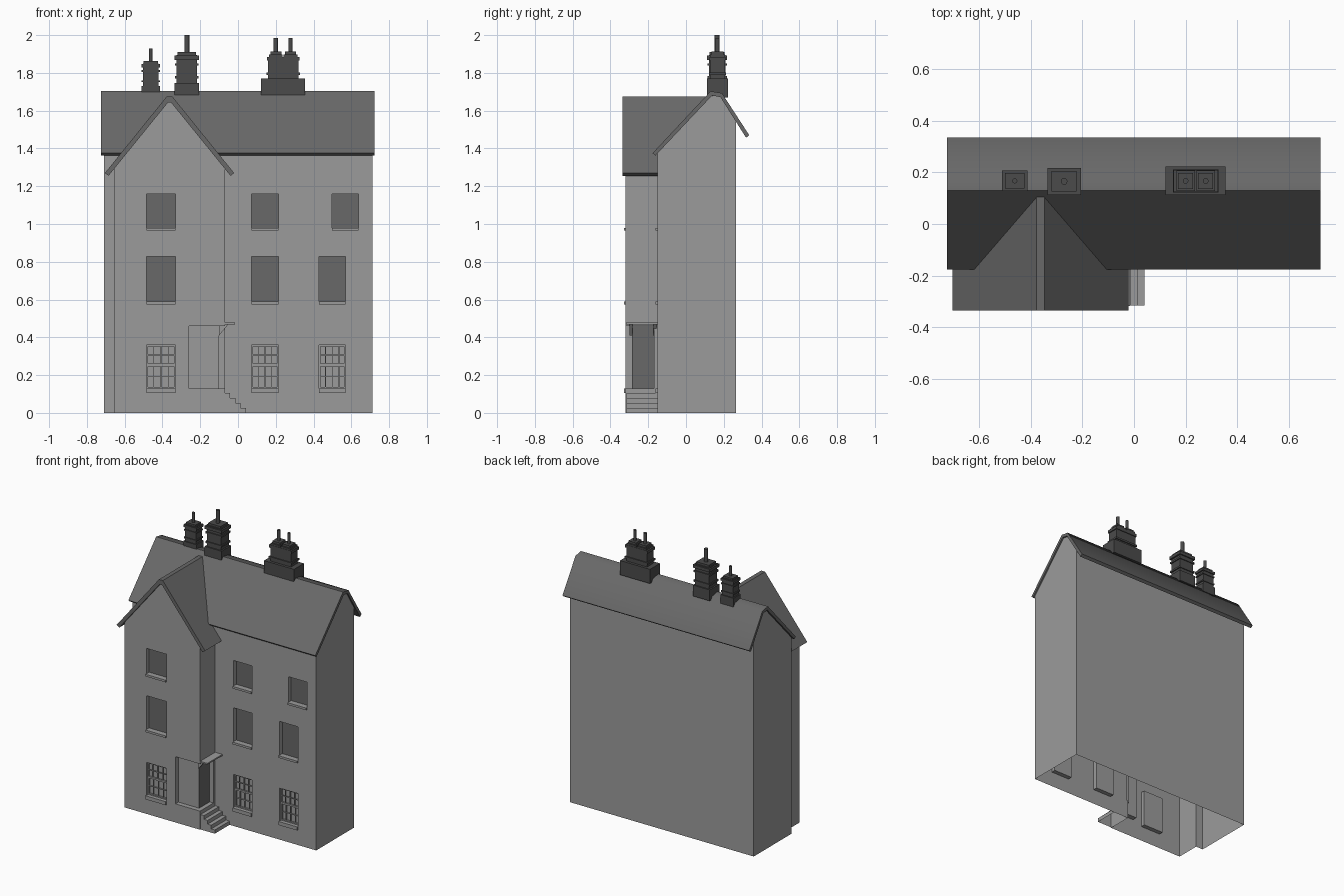
import bpy, bmesh
from mathutils import Vector

if "Cube" in bpy.data.objects:
    bpy.data.objects.remove(bpy.data.objects["Cube"])


def grey(name, v):
    m = bpy.data.materials.new(name)
    m.diffuse_color = (v, v, v, 1)
    m.use_nodes = True
    m.node_tree.nodes["Principled BSDF"].inputs["Base Color"].default_value = m.diffuse_color
    return m


STONE, PANEL = grey("stone", 0.33), grey("dark_panel", 0.14)
SLATE, SOOT = grey("slate", 0.14), grey("soot", 0.07)


def finish(name, bm, mat=STONE):
    me = bpy.data.meshes.new(name)
    bm.to_mesh(me)
    bm.free()
    me.materials.append(mat)
    ob = bpy.data.objects.new(name, me)
    bpy.context.collection.objects.link(ob)
    return ob


def prism(name, pts, axis, a, b, mat=STONE):
    """Extrude a closed profile along an axis from a to b."""
    place = {'x': lambda p, t: (t, p[0], p[1]),
             'y': lambda p, t: (p[0], t, p[1]),
             'z': lambda p, t: (p[0], p[1], t)}[axis]
    bm = bmesh.new()
    lo = [bm.verts.new(place(p, a)) for p in pts]
    hi = [bm.verts.new(place(p, b)) for p in pts]
    bm.faces.new(lo)
    bm.faces.new(hi)
    n = len(pts)
    for i in range(n):
        j = (i + 1) % n
        bm.faces.new((lo[i], lo[j], hi[j], hi[i]))
    bmesh.ops.recalc_face_normals(bm, faces=bm.faces)
    return finish(name, bm, mat)


def boxes(name, items, mat=STONE):
    """One object from boxes given as (x0, x1, y0, y1, z0, z1)."""
    bm = bmesh.new()
    for x0, x1, y0, y1, z0, z1 in items:
        vs = bmesh.ops.create_cube(bm, size=1)['verts']
        for v in vs:
            v.co = Vector(((x0 + x1) / 2 + v.co.x * (x1 - x0),
                           (y0 + y1) / 2 + v.co.y * (y1 - y0),
                           (z0 + z1) / 2 + v.co.z * (z1 - z0)))
    return finish(name, bm, mat)


def boolean(ob, other, op):
    m = ob.modifiers.new(op, 'BOOLEAN')
    m.operation, m.object, m.solver = op, other, 'EXACT'
    other.hide_render = True
    dg = bpy.context.evaluated_depsgraph_get()
    me = bpy.data.meshes.new_from_object(ob.evaluated_get(dg))
    ob.modifiers.clear()
    ob.data = me
    bpy.data.objects.remove(other)


def open_bottom(ob):
    bm = bmesh.new()
    bm.from_mesh(ob.data)
    low = [f for f in bm.faces if all(v.co.z < 0.001 for v in f.verts)]
    bmesh.ops.delete(bm, geom=low, context='FACES')
    bm.to_mesh(ob.data)
    bm.free()


# Walls: main block plus gabled front wing
MAIN_Y, WING_Y = -0.152, -0.32
walls = prism("walls", [(MAIN_Y, 0), (0.265, 0), (0.265, 1.55), (0.185, 1.672),
                        (0.135, 1.68), (MAIN_Y, 1.373)], 'x', -0.71, 0.712)
wing = prism("wing", [(-0.655, 0), (-0.07, 0), (-0.07, 1.295), (-0.35, 1.643),
                      (-0.375, 1.643), (-0.655, 1.295)], 'y', WING_Y, 0.05)
boolean(walls, wing, 'UNION')

# Window openings: x0, x1, z0, z1, wall y
ROWS = [(0.13, 0.36), (0.59, 0.827), (0.98, 1.158)]
wins = []
for row, (z0, z1) in enumerate(ROWS):
    shift = 0.069 if row == 2 else 0
    for x0, x1, y in ((-0.485, -0.33, WING_Y), (0.072, 0.215, MAIN_Y),
                      (0.428 + shift, 0.57 + shift, MAIN_Y)):
        wins.append((x0, x1, z0, z1, y))
cut = boxes("window_cutter", [(a, b, y - 0.05, y + 0.03, c, d) for a, b, c, d, y in wins])
boolean(walls, cut, 'DIFFERENCE')

# Shallow porch recess wrapped round the wing corner
notch = prism("porch_cutter", [(-0.26, -0.36), (-0.03, -0.36), (-0.03, -0.17), (-0.10, -0.17),
                               (-0.10, -0.287), (-0.26, -0.287)], 'z', 0.13, 0.46)
boolean(walls, notch, 'DIFFERENCE')
open_bottom(walls)

# Dark upper window panels and door
walls.data.materials.clear()
walls.data.materials.append(STONE)
walls.data.materials.append(PANEL)
for f in walls.data.polygons:
    c = f.center
    pane = f.normal.y < -0.9 and c.z > 0.5 and min(abs(c.y - y - 0.03)
                                                   for y in (MAIN_Y, WING_Y)) < 0.004
    door = f.normal.x > 0.9 and abs(c.x + 0.10) < 0.004
    f.material_index = 1 if pane or door else 0

# Sills
boxes("window_sills", [(a, b, y - 0.009, y + 0.03, c - (0.025 if c < 0.2 else 0.015), c)
                       for a, b, c, d, y in wins])

# Sash frames on the ground floor
bars = []
for a, b, c, d, y in wins[:3]:
    mid = (c + d) / 2 + 0.008
    for z0, z1, yf in ((mid, d, y + 0.01), (c, mid, y + 0.017)):
        yb, t = yf + 0.012, 0.008
        bars += [(a, a + t, yf, yb, z0, z1), (b - t, b, yf, yb, z0, z1),
                 (a, b, yf, yb, z0, z0 + t), (a, b, yf, yb, z1 - t, z1)]
        for k in (1, 2, 3):
            x = a + (b - a) * k / 4
            bars.append((x - 0.002, x + 0.002, yf + 0.002, yb - 0.002, z0, z1))
        zc = (z0 + z1) / 2
        bars.append((a, b, yf + 0.002, yb - 0.002, zc - 0.002, zc + 0.002))
boxes("sash_frames", bars)

# Entrance steps
pts = [(-0.075, 0), (-0.075, 0.13)]
for i in range(5):
    x = -0.07 + 0.0278 * i
    pts += [(x, 0.13 - 0.026 * i), (x, 0.104 - 0.026 * i)]
open_bottom(prism("steps", pts, 'y', -0.315, MAIN_Y))

# Door canopy and brackets
boxes("canopy", [(-0.072, -0.015, -0.318, MAIN_Y, 0.468, 0.478)])
for y in (-0.30, -0.172):
    prism("canopy_bracket", [(-0.10, 0.41), (-0.05, 0.47), (-0.10, 0.47)],
          'y', y, y + 0.016)

# Roofs (the main ridge rolls smoothly into the back slope)
roof = prism("main_roof", [(-0.177, 1.375), (0.13, 1.703), (0.19, 1.693), (0.335, 1.47),
                           (0.318, 1.457), (0.182, 1.672), (0.138, 1.68), (-0.162, 1.362)],
             'x', -0.725, 0.722, SLATE)
for f in roof.data.polygons:
    f.use_smooth = f.normal.z > 0.3 and f.center.y > 0.15
cx = -0.3625
half = [(0.015, 1.675), (0.342, 1.27), (0.323, 1.255), (0.009, 1.642)]
right = [(cx + x, z) for x, z in half]
left = [(cx - x, z) for x, z in reversed(half)]
prism("wing_roof", right + left, 'y', -0.335, 0.115, SLATE)


# Chimneys: stacked courses as (half x, half y, z0, z1)
def stack(name, x, y, courses):
    boxes(name, [(x - hx, x + hx, y - hy, y + hy, z0, z1)
                 for hx, hy, z0, z1 in courses], SOOT)


def pot(x, y, r, z0, z1):
    bm = bmesh.new()
    bmesh.ops.create_cone(bm, cap_ends=True, segments=12, radius1=r, radius2=r, depth=z1 - z0)
    bmesh.ops.translate(bm, verts=bm.verts, vec=(x, y, (z0 + z1) / 2))
    finish("chimney_pot", bm, SOOT)


def banded(name, x, y, hx, hy, z0, z1):
    h = z1 - z0
    stack(name, x, y, [
        (hx, hy, z0, z0 + 0.32 * h), (hx * 0.84, hy * 0.84, z0, z1 - 0.06 * h),
        (hx * 0.96, hy * 0.96, z0 + 0.42 * h, z0 + 0.47 * h),
        (hx * 0.96, hy * 0.96, z0 + 0.70 * h, z0 + 0.75 * h),
        (hx, hy, z0 + 0.83 * h, z0 + 0.92 * h), (hx * 0.75, hy * 0.75, z1 - 0.08 * h, z1)])


banded("small_chimney", -0.462, 0.167, 0.05, 0.04, 1.67, 1.862)
pot(-0.462, 0.167, 0.01, 1.85, 1.93)
banded("tall_chimney", -0.271, 0.165, 0.065, 0.053, 1.67, 1.91)
pot(-0.271, 0.165, 0.013, 1.9, 2.0)
stack("double_chimney", 0.239, 0.167, [
    (0.116, 0.055, 1.67, 1.77), (0.08, 0.037, 1.77, 1.88), (0.088, 0.044, 1.79, 1.803),
    (0.086, 0.042, 1.865, 1.885)])
for x in (0.2, 0.278):
    stack("double_chimney_top", x, 0.167, [(0.036, 0.04, 1.88, 1.897), (0.029, 0.031, 1.89, 1.912)])
    pot(x, 0.167, 0.011, 1.9, 1.985)
